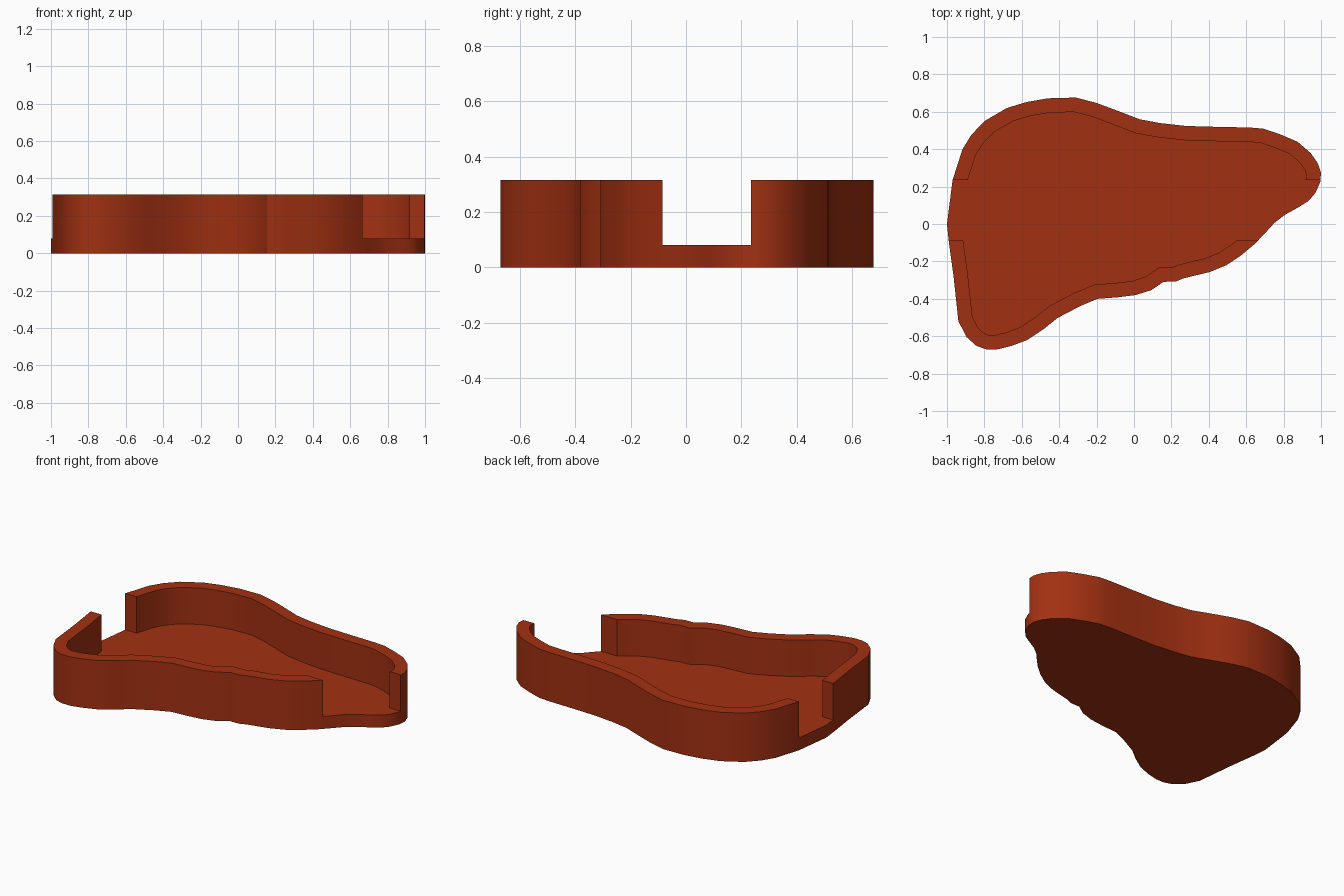
import bpy, bmesh, math
from mathutils import Vector

if "Cube" in bpy.data.objects:
    bpy.data.objects.remove(bpy.data.objects["Cube"])

FLOOR, TOP, WALL = 0.08, 0.315, 0.077
GAP_LOW, GAP_HIGH = -0.085, 0.235

# Outer outline seen from above, clockwise
OUTLINE = [
    (-1, 0), (-.97, .235), (-.917, .40), (-.87, .476), (-.80, .55), (-.68, .62),
    (-.575, .652), (-.46, .672), (-.31, .676), (-.20, .647), (-.10, .61),
    (.03, .56), (.136, .54), (.28, .524), (.457, .519), (.617, .516),
    (.69, .51), (.78, .48), (.874, .44), (.944, .38), (.982, .326), (1, .275),
    (.996, .225), (.97, .166), (.933, .123), (.88, .09), (.805, .048),
    (.75, .005), (.70, -.05), (.645, -.107), (.575, -.166), (.495, -.22),
    (.404, -.257), (.27, -.289), (.222, -.308), (.158, -.309), (.094, -.353),
    (.008, -.38), (-.088, -.392), (-.195, -.40), (-.286, -.438), (-.41, -.503),
    (-.48, -.56), (-.57, -.62), (-.655, -.652), (-.73, -.67), (-.79, -.67),
    (-.842, -.652), (-.896, -.604), (-.939, -.519), (-.965, -.278), (-.99, -.096),
]


def inset(points, d):
    """Mitred inward offset of a clockwise outline."""
    pts = [Vector(p) for p in points]
    out = []
    for i, p in enumerate(pts):
        a = (p - pts[i - 1]).normalized()
        b = (pts[(i + 1) % len(pts)] - p).normalized()
        na, nb = Vector((a.y, -a.x)), Vector((b.y, -b.x))
        out.append(p + (na + nb) * d / (1 + na.dot(nb)))
    return out


def prism(name, points, z0, z1):
    bm = bmesh.new()
    base = bm.faces.new([bm.verts.new((p[0], p[1], z0)) for p in points])
    top = bmesh.ops.extrude_face_region(bm, geom=[base])["geom"]
    bmesh.ops.translate(bm, vec=(0, 0, z1 - z0),
                        verts=[g for g in top if isinstance(g, bmesh.types.BMVert)])
    bmesh.ops.recalc_face_normals(bm, faces=bm.faces)
    mesh = bpy.data.meshes.new(name)
    bm.to_mesh(mesh)
    bm.free()
    ob = bpy.data.objects.new(name, mesh)
    bpy.context.collection.objects.link(ob)
    return ob


# Solid tray, hollowed by a pocket and opened by a channel across both ends
tray = prism("tray", OUTLINE, 0, TOP)
pocket = prism("pocket_cutter", inset(OUTLINE, WALL), FLOOR, 0.6)
channel = prism("channel_cutter",
                [(-1.2, GAP_LOW), (-1.2, GAP_HIGH), (1.2, GAP_HIGH), (1.2, GAP_LOW)],
                FLOOR, 0.7)

bpy.context.view_layer.objects.active = tray
tray.select_set(True)
for cutter in (pocket, channel):
    cutter.hide_render = True
    mod = tray.modifiers.new("cut", 'BOOLEAN')
    mod.operation, mod.solver, mod.object = 'DIFFERENCE', 'EXACT', cutter
    bpy.ops.object.modifier_apply(modifier=mod.name)
    bpy.data.objects.remove(cutter)

# Merge the flat floor pieces
bm = bmesh.new()
bm.from_mesh(tray.data)
bmesh.ops.remove_doubles(bm, verts=bm.verts, dist=0.0005)
bmesh.ops.dissolve_limit(bm, angle_limit=math.radians(0.5),
                         verts=bm.verts, edges=bm.edges)
bm.to_mesh(tray.data)
bm.free()

# Rust-red finish
rust = bpy.data.materials.new("rust_red")
rust.diffuse_color = (0.36, 0.03, 0.006, 1)
rust.use_nodes = True
rust.node_tree.nodes["Principled BSDF"].inputs["Base Color"].default_value = rust.diffuse_color
tray.data.materials.clear()
tray.data.materials.append(rust)
bpy.ops.object.shade_smooth_by_angle(angle=math.radians(30))
